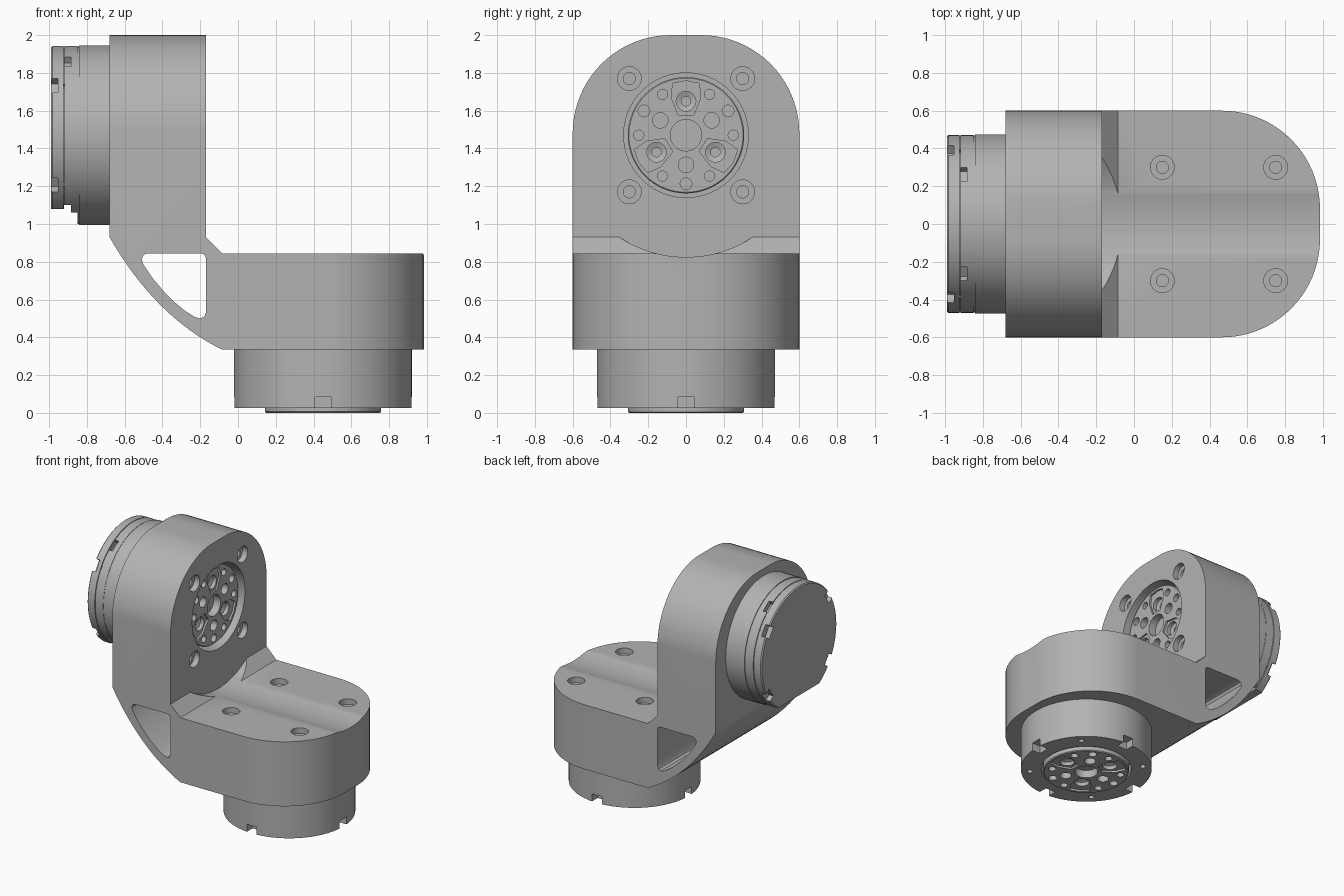
import bpy, bmesh
from math import sin, cos, pi, radians
from mathutils import Matrix, Vector

cube = bpy.data.objects.get("Cube")
if cube:
    bpy.data.objects.remove(cube, do_unlink=True)

grey = bpy.data.materials.new("machined_grey")
grey.use_nodes = True
grey.diffuse_color = (0.45, 0.45, 0.45, 1)
grey.node_tree.nodes["Principled BSDF"].inputs["Base Color"].default_value = (0.45, 0.45, 0.45, 1)


def frame(x, y, z, origin=(0, 0, 0)):
    """Matrix from three axes and an origin."""
    m = Matrix((x, y, z)).transposed().to_4x4()
    m.translation = Vector(origin)
    return m


def prism(bm, pts, low, high, m=Matrix()):
    """Extrude a 2D outline between two heights."""
    a = [bm.verts.new(m @ Vector((x, y, low))) for x, y in pts]
    b = [bm.verts.new(m @ Vector((x, y, high))) for x, y in pts]
    bm.faces.new(a[::-1])
    bm.faces.new(b)
    for i in range(len(pts)):
        j = (i + 1) % len(pts)
        bm.faces.new((a[i], a[j], b[j], b[i]))


def lathe(bm, profile, m=Matrix(), n=64):
    """Turn a (radius, height) profile into a capped solid."""
    rings = [[bm.verts.new(m @ Vector((r * cos(2 * pi * i / n), r * sin(2 * pi * i / n), h)))
              for i in range(n)] for r, h in profile]
    bm.faces.new(rings[0][::-1])
    bm.faces.new(rings[-1])
    for a, b in zip(rings, rings[1:]):
        for i in range(n):
            j = (i + 1) % n
            bm.faces.new((a[i], a[j], b[j], b[i]))


def cyl(bm, r, low, high, m=Matrix(), n=64):
    lathe(bm, [(r, low), (r, high)], m, n)


def box(bm, x0, x1, y0, y1, z0, z1, m=Matrix()):
    prism(bm, [(x0, y0), (x1, y0), (x1, y1), (x0, y1)], z0, z1, m)


def make(name, bm):
    bmesh.ops.recalc_face_normals(bm, faces=bm.faces)
    mesh = bpy.data.meshes.new(name)
    bm.to_mesh(mesh)
    bm.free()
    mesh.materials.append(grey)
    ob = bpy.data.objects.new(name, mesh)
    bpy.context.scene.collection.objects.link(ob)
    return ob


def carve(ob, bm, op='DIFFERENCE'):
    """Apply a boolean with a temporary cutter."""
    cutter = make("cutter", bm)
    cutter.hide_render = True
    mod = ob.modifiers.new("carve", 'BOOLEAN')
    mod.operation, mod.solver, mod.object = op, 'EXACT', cutter
    bpy.context.view_layer.update()
    done = bpy.data.meshes.new_from_object(ob.evaluated_get(bpy.context.evaluated_depsgraph_get()))
    ob.modifiers.clear()
    ob.data = done
    bpy.data.objects.remove(cutter, do_unlink=True)


def polar(r, deg):
    return Matrix.Translation((r * cos(radians(deg)), r * sin(radians(deg)), 0))


def turn(deg):
    return Matrix.Rotation(radians(deg), 4, 'Z')


def rounded_end(length, half=0.6, r=0.52, n=20):
    """Long outline pointing along +y with two rounded corners."""
    right = [(half - r + r * cos(pi / 2 * i / n), length - r + r * sin(pi / 2 * i / n)) for i in range(n + 1)]
    return [(half, -2)] + right + [(-x, y) for x, y in right[::-1]] + [(-half, -2)]


X, Y, Z = Vector((1, 0, 0)), Vector((0, 1, 0)), Vector((0, 0, 1))
side = frame(X, Z, -Y)                           # outline drawn in x, z
upper = frame(Y, Z, X, (-0.17, 0, 1.47))         # upper drive axis, facing +x
lower = frame(-Y, X, -Z, (0.45, 0, 0.025))       # lower drive axis, facing down
deck = frame(X, Y, Z, (0.45, 0, 0.845))          # top of the lower arm

# L-shaped bracket: side profile trimmed by the two rounded arm outlines
bm = bmesh.new()
a, b, c = Vector((-0.085, 0.335)), Vector((-0.44, 0.51)), Vector((-0.68, 0.93))
belly = [tuple(a * (1 - t) ** 2 + b * 2 * t * (1 - t) + c * t * t) for t in [i / 16 for i in range(17)]]
prism(bm, belly + [(-0.68, 2.2), (-0.17, 2.2), (-0.17, 0.93), (-0.085, 0.845),
                   (1.2, 0.845), (1.2, 0.335)], -0.8, 0.8, side)
bracket = make("bracket", bm)
bm = bmesh.new()
prism(bm, rounded_end(2.0), -2, 2, frame(Y, Z, X))
carve(bracket, bm, 'INTERSECT')
bm = bmesh.new()
prism(bm, rounded_end(0.985), -1, 3, frame(-Y, X, Z))
carve(bracket, bm, 'INTERSECT')

# Triangular window through the elbow
bm = bmesh.new()
prism(bm, [(-0.17, 0.53), (-0.17, 0.82), (-0.178, 0.838), (-0.195, 0.845), (-0.48, 0.845),
           (-0.5, 0.836), (-0.51, 0.815), (-0.503, 0.79), (-0.45, 0.71), (-0.39, 0.64),
           (-0.335, 0.585), (-0.28, 0.54), (-0.23, 0.508), (-0.2, 0.5), (-0.18, 0.508)], -1, 1, side)
carve(bracket, bm)

# Swing clearance scooped along the lower arm
bm = bmesh.new()
cyl(bm, 0.645, 0, 2, upper, 128)
carve(bracket, bm)

# Output recess and the counterbored bolt holes on both arms
bm = bmesh.new()
cyl(bm, 0.33, -0.14, 0.1, upper)
for arm in (upper, deck):
    for sx in (-0.3, 0.3):
        for sy in (-0.3, 0.3):
            lathe(bm, [(0.032, -0.14), (0.032, -0.045), (0.063, -0.045), (0.063, 0.1)],
                  arm @ Matrix.Translation((sx, sy, 0)), 32)
carve(bracket, bm)


def output_disc(name, m):
    """Output flange with its bolt pattern; face at local height 0."""
    bm = bmesh.new()
    lathe(bm, [(0.308, -0.13), (0.308, -0.006), (0.302, 0)], m)
    disc = make(name, bm)
    bm = bmesh.new()
    for k in range(3):
        prism(bm, [(-0.04, 0.105), (0.04, 0.105), (0.078, 0.2), (0.07, 0.275), (0, 0.288),
                   (-0.07, 0.275), (-0.078, 0.2)], -0.015, 0.1, m @ turn(120 * k))
    carve(disc, bm)
    bm = bmesh.new()
    cyl(bm, 0.083, -0.06, 0.1, m)
    for k in range(3):
        lathe(bm, [(0.025, -0.09), (0.025, -0.055), (0.052, -0.045), (0.052, 0.1)], m @ polar(0.18, 90 + 120 * k), 32)
        cyl(bm, 0.041, -0.06, 0.1, m @ polar(0.157, 30 + 120 * k), 32)
        cyl(bm, 0.031, -0.04, 0.1, m @ polar(0.257, 30 + 120 * k), 24)
    for k in range(6):
        cyl(bm, 0.027, -0.05, 0.1, m @ polar(0.25, 60 * k), 24)
    carve(disc, bm)
    return disc


upper_disc = output_disc("upper_output_disc", upper @ Matrix.Translation((0, 0, -0.04)))
lower_disc = output_disc("lower_output_disc", lower @ Matrix.Translation((0, 0, 0.025)))

# Lower drive housing with rim notches and rim screw holes
bm = bmesh.new()
cyl(bm, 0.472, -0.33, 0, lower, 96)
lower_housing = make("lower_housing", bm)
bm = bmesh.new()
cyl(bm, 0.325, -0.09, 0.1, lower)
for k in range(4):
    box(bm, 0.4, 0.6, -0.043, 0.043, -0.06, 0.1, lower @ turn(90 * k))
    cyl(bm, 0.02, -0.05, 0.1, lower @ polar(0.41, 45 + 90 * k), 24)
carve(lower_housing, bm)

# Upper drive housing and rear cap, with shallow seams between them
back = frame(-Y, Z, -X, (-0.68, 0, 1.47))
bm = bmesh.new()
lathe(bm, [(0.475, -0.05), (0.475, 0.163), (0.469, 0.163), (0.469, 0.169), (0.472, 0.169), (0.472, 0.238),
           (0.464, 0.238), (0.464, 0.244), (0.472, 0.244), (0.472, 0.302), (0.464, 0.31)], back, 96)
upper_housing = make("upper_housing", bm)
# Stepped flat along the underside of the rear cap
bm = bmesh.new()
prism(bm, [(0.17, -0.6), (0.17, -0.41), (0.205, -0.41), (0.205, -0.37), (0.241, -0.37),
           (0.241, -0.39), (0.4, -0.39), (0.4, -0.6)], -0.5, 0.5, back @ frame(Z, Y, -X))
carve(upper_housing, bm)
# Screw notches at the rear rim and slots in the side wall
bm = bmesh.new()
for deg in (34, 146, 214, 326):
    box(bm, 0.42, 0.6, -0.045, 0.045, 0.272, 0.4, back @ turn(deg))
    cyl(bm, 0.022, 0.2, 0.26, back @ polar(0.445, deg), 24)
for deg in (56, 124):
    box(bm, 0.43, 0.6, -0.045, 0.045, 0.205, 0.24, back @ turn(deg))
carve(upper_housing, bm)

# Smooth curved walls while keeping machined edges crisp
for ob in (bracket, upper_disc, lower_disc, lower_housing, upper_housing):
    bpy.ops.object.select_all(action='DESELECT')
    ob.select_set(True)
    bpy.context.view_layer.objects.active = ob
    bpy.ops.object.shade_smooth_by_angle(angle=radians(30))
